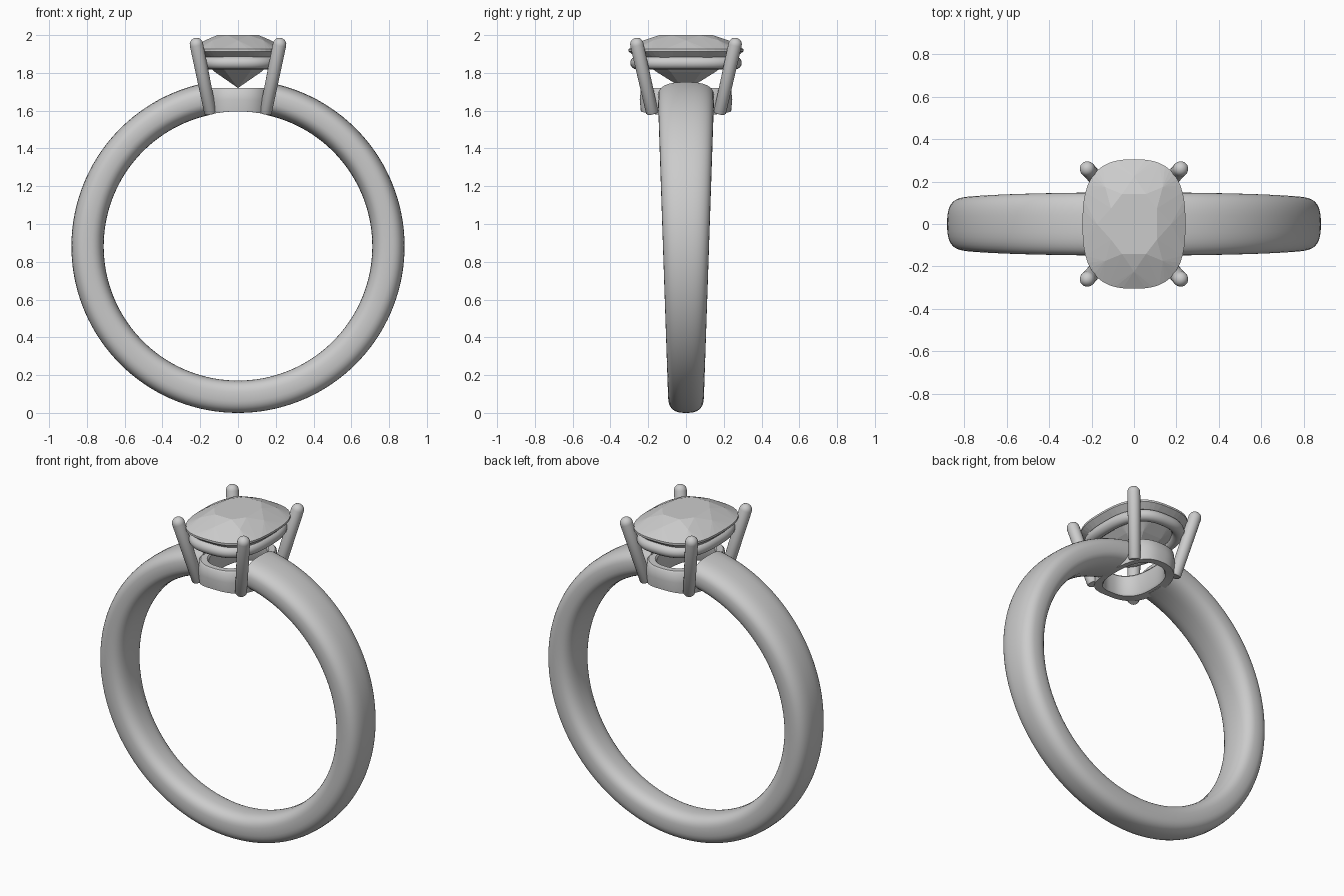
import bpy, bmesh
from math import sin, cos, pi, asin, sqrt, copysign
from mathutils import Vector

if "Cube" in bpy.data.objects:
    bpy.data.objects.remove(bpy.data.objects["Cube"])

RING_Z = 0.882       # centre of the finger hole
R_IN, R_OUT = 0.711, 0.882


def cushion(a, b, t, n=2.8):
    """Point on a superellipse (cushion outline)."""
    c, s = cos(t), sin(t)
    return (copysign(abs(c) ** (2 / n), c) * a, copysign(abs(s) ** (2 / n), s) * b)


def outline(a, b, count, n=2.8, offset=0.0):
    return [cushion(a, b, 2 * pi * (i + offset) / count, n) for i in range(count)]


def finish(name, bm, smooth=True):
    bmesh.ops.recalc_face_normals(bm, faces=bm.faces)
    mesh = bpy.data.meshes.new(name)
    bm.to_mesh(mesh)
    bm.free()
    ob = bpy.data.objects.new(name, mesh)
    bpy.context.collection.objects.link(ob)
    if smooth:
        bpy.ops.object.select_all(action='DESELECT')
        ob.select_set(True)
        bpy.context.view_layer.objects.active = ob
        bpy.ops.object.shade_smooth_by_angle(angle=0.7)
    return ob


def loft(name, rings, loop=False):
    """Skin a list of closed rings; cap the ends unless they loop."""
    bm = bmesh.new()
    vs = [[bm.verts.new(p) for p in ring] for ring in rings]
    n = len(vs[0])
    pairs = list(zip(vs, vs[1:])) + ([(vs[-1], vs[0])] if loop else [])
    for r, q in pairs:
        for i in range(n):
            j = (i + 1) % n
            bm.faces.new((r[i], r[j], q[j], q[i]))
    if not loop:
        bm.faces.new(vs[0])
        bm.faces.new(vs[-1])
    return finish(name, bm)


# Band: rounded section, wider at the top, both ends cut upright at the gallery
section = outline((R_OUT - R_IN) / 2, 1.0, 36, 2.7)
rings = []
STEPS = 128
for k in range(STEPS + 1):
    ring = []
    for dr, w in section:
        r = (R_OUT + R_IN) / 2 + dr
        start = asin(0.15 / r)
        t = start + (2 * pi - 2 * start) * k / STEPS
        z = RING_Z + r * cos(t)
        ring.append((r * sin(t), w * (0.092 + 0.034 * z), z))
    rings.append(ring)
loft("band", rings)

# Gallery: cushion collar whose underside follows the finger hole
profile = [(0.0, 0.0), (0.006, 0.5), (0.0, 0.93), (-0.008, 1.0),
           (-0.042, 1.0), (-0.05, 0.93), (-0.05, 0.08), (-0.042, 0.0)]
rings = []
for i in range(96):
    ring = []
    for d, h in profile:
        x, y = cushion(0.178 + d, 0.239 + d, 2 * pi * i / 96, 2.5)
        low = RING_Z + sqrt((R_IN + 0.003) ** 2 - x * x)
        ring.append((x, y, low + (1.72 - low) * h))
    rings.append(ring)
loft("gallery", rings, loop=True)

# Rail: rounded hoop under the stone
rings = []
for i in range(96):
    ring = []
    for j in range(16):
        u = 2 * pi * j / 16
        d = 0.033 * cos(u)
        x, y = cushion(0.195 + d, 0.262 + d, 2 * pi * i / 96, 2.6)
        ring.append((x, y, 1.853 + 0.034 * sin(u)))
    rings.append(ring)
loft("rail", rings, loop=True)

# Prongs: four leaning rods with domed tips
for sx, sn in ((-1, "left"), (1, "right")):
    for sy, fn in ((-1, "front"), (1, "back")):
        a = Vector((sx * 0.145, sy * 0.178, 1.585))
        b = Vector((sx * 0.22, sy * 0.26, 1.95))
        axis = (b - a).normalized()
        u = axis.orthogonal().normalized()
        v = axis.cross(u)
        stations = [(a, 0.028), (a + axis * 0.008, 0.033), (b, 0.036)]
        stations += [(b + axis * 0.036 * sin(q), 0.036 * cos(q))
                     for q in (0.3, 0.6, 0.9, 1.2, 1.45)]
        loft(f"{fn}_{sn}_prong",
             [[p + (u * cos(2 * pi * i / 20) + v * sin(2 * pi * i / 20)) * r
               for i in range(20)] for p, r in stations])

# Stone: faceted cushion cut as the hull of its facet corners
bm = bmesh.new()
layers = [  # half x, half y, z, corners, offset
    (0.115, 0.15, 2.0, 8, 0.5), (0.175, 0.225, 1.972, 8, 0.0),
    (0.243, 0.305, 1.926, 48, 0.0), (0.243, 0.305, 1.914, 48, 0.0),
    (0.13, 0.165, 1.805, 8, 0.5)]
for a, b, z, count, off in layers:
    for x, y in outline(a, b, count, 2.7, off):
        bm.verts.new((x, y, z))
for y in (-0.02, 0.02):
    bm.verts.new((0, y, 1.72))
bmesh.ops.convex_hull(bm, input=bm.verts)
finish("stone", bm, smooth=False)
